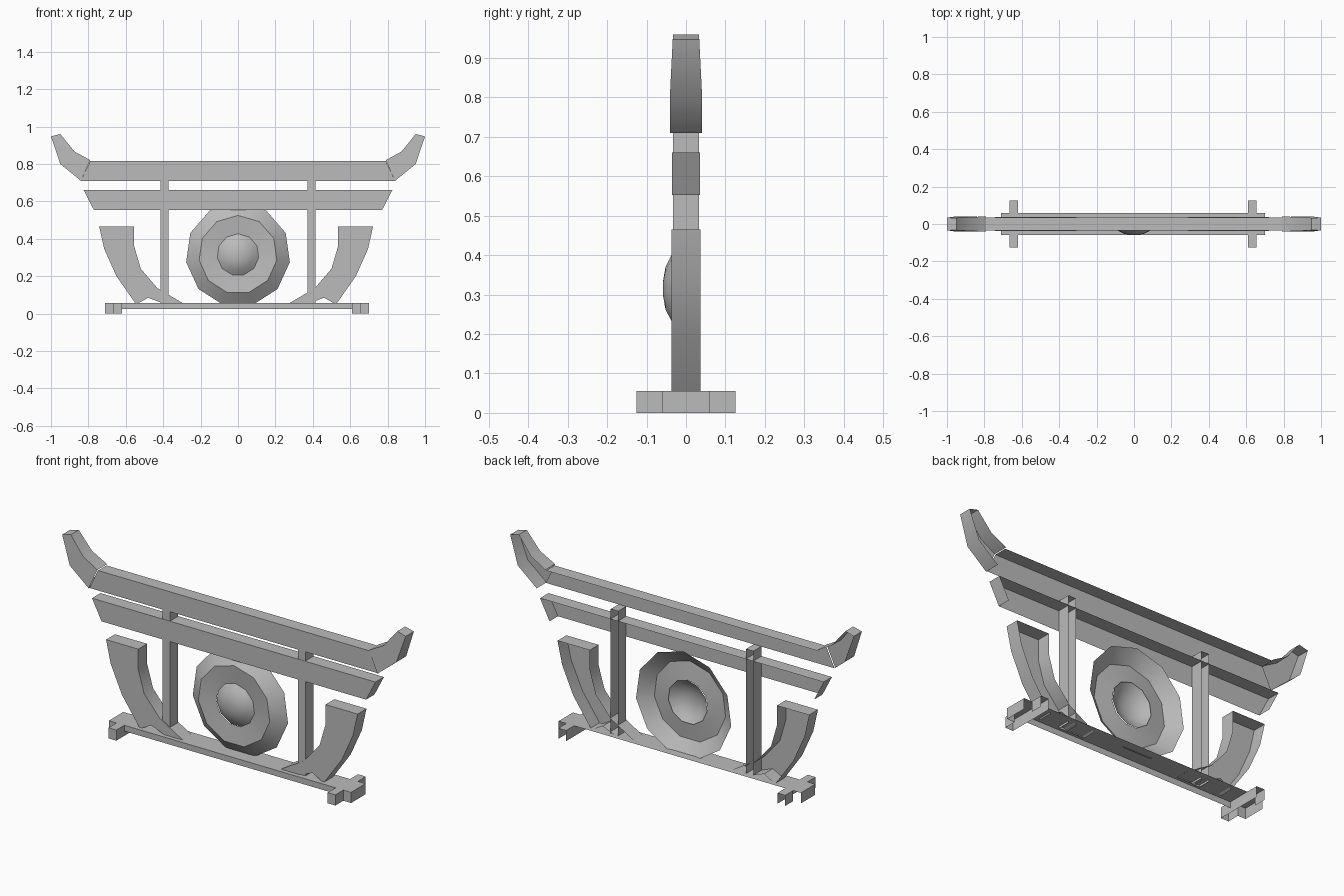
import bpy
import math

cube = bpy.data.objects.get("Cube")
if cube:
    bpy.data.objects.remove(cube, do_unlink=True)

grey = bpy.data.materials.new("plain_grey")
grey.use_nodes = True
grey.diffuse_color = (0.5, 0.5, 0.5, 1)
grey.node_tree.nodes["Principled BSDF"].inputs["Base Color"].default_value = (0.5, 0.5, 0.5, 1)


def add_object(name, verts, faces):
    mesh = bpy.data.meshes.new(name)
    mesh.from_pydata(verts, [], faces)
    mesh.materials.append(grey)
    obj = bpy.data.objects.new(name, mesh)
    bpy.context.collection.objects.link(obj)
    bpy.ops.object.select_all(action="DESELECT")
    obj.select_set(True)
    bpy.context.view_layer.objects.active = obj
    bpy.ops.object.shade_smooth_by_angle(angle=math.radians(40))
    return obj


def walls(profile, keep):
    """Quads joining the two copies of a counter-clockwise profile."""
    n = len(profile)
    quads = []
    for i in range(n):
        j = (i + 1) % n
        dx, dv = profile[j][0] - profile[i][0], profile[j][1] - profile[i][1]
        length = math.hypot(dx, dv)
        if keep(i, dv / length, -dx / length):
            quads.append((i, i + n, j + n, j))
    return quads


def front_shell(name, profile, depth, skip=()):
    """Front profile with side walls, open at the back and underneath."""
    if not callable(depth):
        value = depth
        depth = lambda z: value
    verts = [(x, -depth(z), z) for x, z in profile] + [(x, depth(z), z) for x, z in profile]
    faces = [tuple(range(len(profile)))]
    faces += walls(profile, lambda i, nx, nz: nz > -0.95 and i not in skip)
    return add_object(name, verts, faces)


def top_shell(name, plan, low, high):
    """Plan outline with walls going down, open at the back and underneath."""
    verts = [(x, y, high) for x, y in plan] + [(x, y, low) for x, y in plan]
    faces = [tuple(range(len(plan)))]
    faces += walls(plan, lambda i, nx, ny: ny < 0.9)
    return add_object(name, verts, faces)


def mirrored(profile, centre=0.0):
    return [(2 * centre - x, v) for x, v in reversed(profile)]


def revolve(name, rings, sides, centre_z):
    """Turned surface about the y axis; rings are (radius, y), outside first."""
    verts, faces = [], []
    for r, y in rings:
        for k in range(sides):
            a = math.pi / 2 + math.tau * k / sides
            verts.append((r * math.cos(a), y, centre_z + r * math.sin(a)))
    for i in range(len(rings) - 1):
        for k in range(sides):
            m = (k + 1) % sides
            faces.append((i * sides + k, i * sides + m, (i + 1) * sides + m, (i + 1) * sides + k))
    if rings[-1][0] < 0.06:
        faces.append(tuple((len(rings) - 1) * sides + k for k in range(sides)))
    return add_object(name, verts, faces)


# Beams
front_shell("top_beam", [(-0.84, 0.71), (0.84, 0.71), (0.79, 0.815), (-0.79, 0.815)], 0.035, (1, 3))
front_shell("lower_beam", [(-0.77, 0.553), (0.77, 0.553), (0.825, 0.66), (-0.825, 0.66)], 0.035)

# Upturned beam ends
horn = [(-0.84, 0.71), (-0.79, 0.82), (-0.875, 0.867), (-0.95, 0.96), (-1.0, 0.947), (-0.95, 0.8)]
horn_depth = lambda z: 0.041 - max(0, z - 0.8) * 0.05
front_shell("right_beam_end", horn, horn_depth, (0,))
front_shell("left_beam_end", mirrored(horn), horn_depth, (4,))

# Posts
post = [(-0.415, 0.045), (-0.372, 0.045), (-0.372, 0.712), (-0.415, 0.712)]
front_shell("right_post", post, 0.033)
front_shell("left_post", mirrored(post), 0.033)

# Curved side braces
brace = [(-0.545, 0.05), (-0.515, 0.065), (-0.48, 0.085), (-0.39, 0.05), (-0.285, 0.05),
         (-0.37, 0.1), (-0.43, 0.135), (-0.52, 0.24), (-0.555, 0.36), (-0.555, 0.465),
         (-0.742, 0.465), (-0.715, 0.345), (-0.65, 0.2)]
front_shell("right_brace", brace, 0.037)
front_shell("left_brace", mirrored(brace, -0.01), 0.037)

# Base plank and cross-shaped feet
top_shell("base_plank", [(-0.62, -0.06), (0.61, -0.06), (0.61, 0.06), (-0.62, 0.06)], 0.025, 0.056)
foot = [(-0.71, -0.06), (-0.665, -0.06), (-0.665, -0.126), (-0.62, -0.126),
        (-0.62, 0.126), (-0.665, 0.126), (-0.665, 0.06), (-0.71, 0.06)]
top_shell("right_foot", foot, 0, 0.056)
top_shell("left_foot", mirrored(foot, -0.005), 0, 0.056)

# Gong disc and domed boss
revolve("gong", [(0.28, 0.02), (0.21, -0.033), (0.112, -0.022)], 11, 0.315)
revolve("gong_boss", [(0.115, -0.015), (0.085, -0.037), (0.055, -0.052), (0.02, -0.058)], 11, 0.315)
